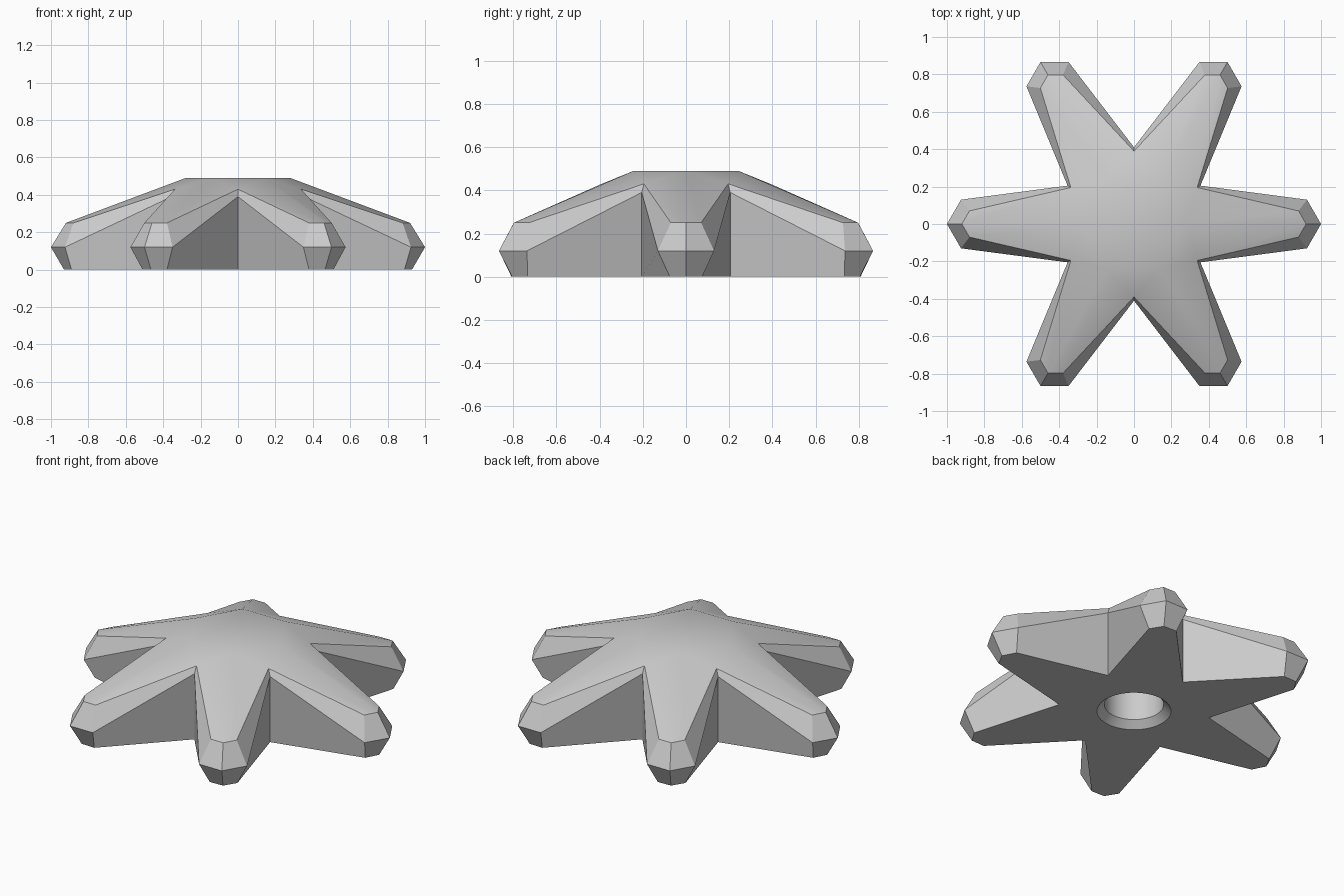
import bpy, bmesh
from math import cos, sin, pi, radians
from mathutils import Vector, Matrix

cube = bpy.data.objects.get("Cube")
if cube:
    bpy.data.objects.remove(cube, do_unlink=True)

grey = bpy.data.materials.new("plain_grey")
grey.use_nodes = True
colour = (0.6, 0.6, 0.6, 1)
grey.diffuse_color = colour
grey.node_tree.nodes["Principled BSDF"].inputs["Base Color"].default_value = colour

ARMS = 6
STEPS = 8                       # bore segments per arm
HALF = pi / ARMS
bm = bmesh.new()


def polar(r, a, z):
    return Vector((r * cos(a), r * sin(a), z))


def outline(tip, shoulder_x, shoulder_y, z, valley_r, valley_z):
    """Half outline of one arm: valley, shoulder, tip, shoulder, valley."""
    return [polar(valley_r, -HALF, valley_z), Vector((shoulder_x, -shoulder_y, z)),
            Vector((tip, 0, z)), Vector((shoulder_x, shoulder_y, z)),
            polar(valley_r, HALF, valley_z)]


base = outline(0.93, 0.89, 0.075, 0, 0.41, 0)
middle = outline(1.0, 0.925, 0.13, 0.12, 0.41, 0.39)
upper = outline(0.92, 0.88, 0.07, 0.25, 0.39, 0.43)

# Chamfered blind bore under the hub: radius and height
bore = [[polar(r, -HALF + 2 * HALF * k / STEPS, z) for k in range(STEPS + 1)]
        for r, z in ((0.2, 0), (0.16, 0.04), (0.16, 0.28))]


def strips(rings):
    return [[a[i], a[i + 1], b[i + 1], b[i]]
            for a, b in zip(rings, rings[1:]) for i in range(len(a) - 1)]


# Faces of one arm sector
crown = [polar(0.28, a * HALF, 0.49) for a in (-2, 0, 2)]
hub, tip = crown[1], upper[2]
edge_mid = [(crown[0] + hub) / 2, (crown[2] + hub) / 2]
sector = strips([base, middle, upper]) + strips(bore)
sector += [[upper[0], upper[1], tip, hub], [hub, tip, upper[3], upper[4]],
           [edge_mid[0], upper[0], hub], [hub, upper[4], edge_mid[1]],
           [Vector((0, 0, 0.49)), edge_mid[0], hub, edge_mid[1]],
           base + bore[0][::-1],
           [Vector((0, 0, 0.28))] + bore[-1]]

# Repeat the sector around the hub
for n in range(ARMS):
    turn = Matrix.Rotation(radians(360 / ARMS * n), 3, "Z")
    for face in sector:
        bm.faces.new([bm.verts.new(turn @ p) for p in face])

bmesh.ops.remove_doubles(bm, verts=bm.verts, dist=0.0005)
bmesh.ops.recalc_face_normals(bm, faces=bm.faces)
mesh = bpy.data.meshes.new("star_knob")
bm.to_mesh(mesh)
bm.free()
mesh.materials.append(grey)
knob = bpy.data.objects.new("star_knob", mesh)
bpy.context.collection.objects.link(knob)

bpy.ops.object.select_all(action="DESELECT")
knob.select_set(True)
bpy.context.view_layer.objects.active = knob
bpy.ops.object.shade_smooth_by_angle(angle=radians(30))
